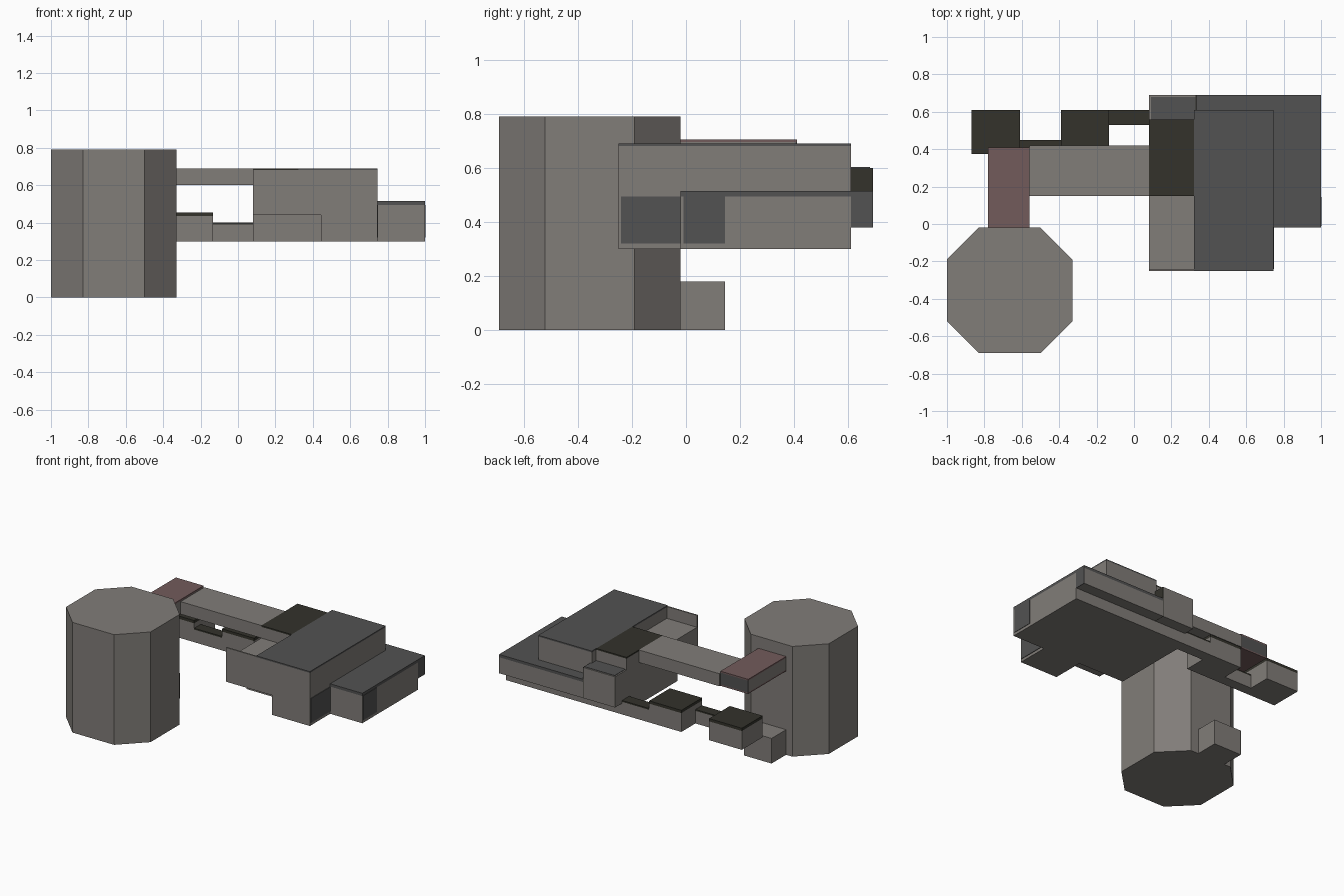
import bpy, bmesh, math

if "Cube" in bpy.data.objects:
    bpy.data.objects.remove(bpy.data.objects["Cube"])


def material(name, rgb):
    m = bpy.data.materials.new(name)
    m.diffuse_color = (*rgb, 1)
    m.use_nodes = True
    m.node_tree.nodes["Principled BSDF"].inputs["Base Color"].default_value = m.diffuse_color
    return m


GREY = material("warm_grey", (0.22, 0.205, 0.19))
ROOF = material("dark_grey", (0.085, 0.085, 0.085))
OLIVE = material("dark_olive", (0.033, 0.032, 0.024))
PINK = material("dull_red", (0.17, 0.105, 0.105))


def finish(name, bm, mat):
    bmesh.ops.recalc_face_normals(bm, faces=bm.faces)
    mesh = bpy.data.meshes.new(name)
    bm.to_mesh(mesh)
    bm.free()
    mesh.materials.append(mat)
    ob = bpy.data.objects.new(name, mesh)
    bpy.context.collection.objects.link(ob)
    return ob


def box(name, x, y, z, mat=GREY):
    """Box from (min, max) ranges."""
    bm = bmesh.new()
    bmesh.ops.create_cube(bm, size=1)
    for v in bm.verts:
        v.co = [r[0] if c < 0 else r[1] for c, r in zip(v.co, (x, y, z))]
    return finish(name, bm, mat)


def capped(name, x, y, z, mat, t=0.01):
    """Grey body with a thin coloured cap."""
    box(name, x, y, (z[0], z[1] - t))
    box(name + "_cap", x, y, (z[1] - t, z[1]), mat)


# Octagonal tank
bm = bmesh.new()
h, c = 0.335, 0.165
ring = [(c, h), (-c, h), (-h, c), (-h, -c), (-c, -h), (c, -h), (h, -c), (h, c)]
base = bm.faces.new([bm.verts.new((-0.665 + a, -0.355 + b, 0)) for a, b in ring])
ext = bmesh.ops.extrude_face_region(bm, geom=[base], use_keep_orig=True)
for v in ext["geom"]:
    if isinstance(v, bmesh.types.BMVert):
        v.co.z = 0.79
finish("tank", bm, GREY)
box("tank_outlet", (-0.78, -0.56), (-0.03, 0.145), (0, 0.18))

# Elbow duct from the tank and the bridge to the main building
box("duct", (-0.78, -0.56), (-0.03, 0.405), (0.61, 0.695))
box("duct_top", (-0.78, -0.56), (-0.03, 0.41), (0.695, 0.705), PINK)
box("duct_bottom", (-0.78, -0.56), (-0.03, 0.41), (0.60, 0.61), PINK)
box("duct_end", (-0.78, -0.56), (0.405, 0.41), (0.61, 0.695), ROOF)
box("bridge", (-0.56, 0.08), (0.15, 0.42), (0.60, 0.69))

# Main building: tall hall, overhanging tray and lower block
capped("main_hall", (0.32, 0.745), (-0.25, 0.61), (0.44, 0.69), ROOF)
box("hall_base", (0.445, 0.745), (-0.25, 0.61), (0.30, 0.44))
box("lower_block", (0.08, 0.445), (-0.02, 0.61), (0.30, 0.44))
box("tray_floor", (0.08, 0.32), (-0.24, 0.56), (0.44, 0.60))
box("tray_front_wall", (0.08, 0.32), (-0.25, -0.24), (0.44, 0.685))
capped("roof_house", (0.08, 0.32), (0.15, 0.56), (0.60, 0.69), OLIVE)

# Rear corner box
box("rear_box", (0.08, 0.33), (0.56, 0.69), (0.38, 0.60))
box("rear_box_top", (0.09, 0.33), (0.56, 0.68), (0.60, 0.603), ROOF)
box("rear_box_side", (0.33, 0.335), (0.56, 0.69), (0.38, 0.60), OLIVE)

# Low side building with a wide roof that wraps over the rear
box("side_building", (0.745, 1.0), (-0.02, 0.61), (0.30, 0.495))
box("side_roof", (0.745, 1.0), (-0.02, 0.61), (0.495, 0.515), ROOF)
box("rear_ledge", (0.335, 0.995), (0.61, 0.69), (0.38, 0.495))
box("rear_ledge_roof", (0.335, 1.0), (0.61, 0.69), (0.495, 0.515), ROOF)
box("rear_ledge_end", (0.995, 1.0), (0.61, 0.69), (0.38, 0.495), ROOF)

# Dark door plates on the right-hand walls
box("hall_door", (0.745, 0.749), (-0.24, -0.02), (0.32, 0.495), ROOF)
box("side_door", (0.997, 1.003), (-0.01, 0.145), (0.32, 0.495), ROOF)

# Row of small units with connecting channels
for i, x in enumerate(((-0.87, -0.61), (-0.39, -0.135))):
    capped(f"unit_{i + 1}", x, (0.375, 0.61), (0.30, 0.455), OLIVE, 0.02)
capped("channel_1", (-0.61, -0.39), (0.375, 0.45), (0.30, 0.40), OLIVE)
capped("channel_2", (-0.135, 0.08), (0.53, 0.61), (0.30, 0.40), OLIVE)
